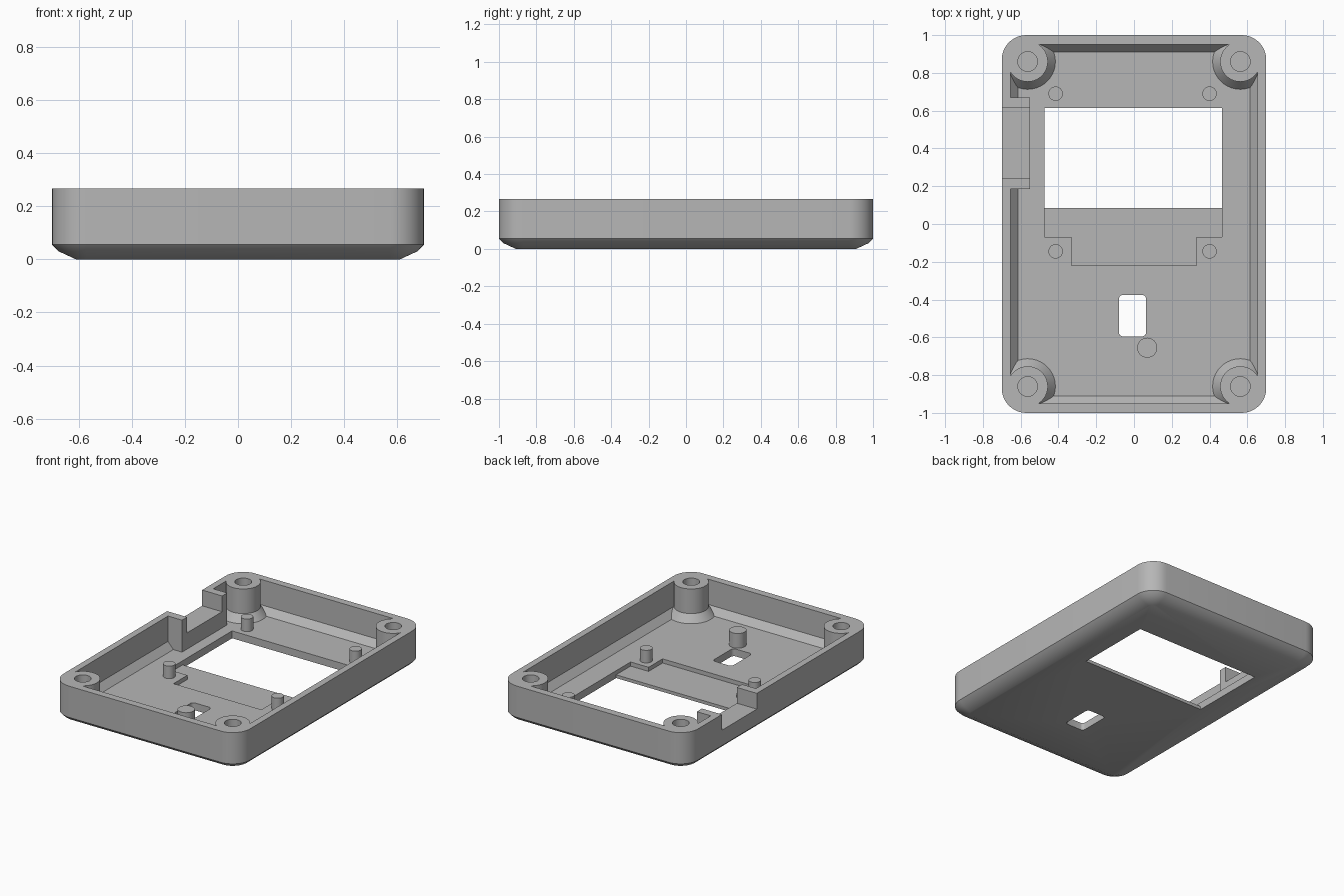
import bpy, bmesh, math
from mathutils import Matrix

if "Cube" in bpy.data.objects:
    bpy.data.objects.remove(bpy.data.objects["Cube"])

TOP, FLOOR = 0.267, 0.05
grey = bpy.data.materials.new("plain grey")
grey.use_nodes = True
colour = (0.47, 0.47, 0.47, 1)
grey.diffuse_color = colour
grey.node_tree.nodes["Principled BSDF"].inputs["Base Color"].default_value = colour


def finish(name, bm):
    bmesh.ops.recalc_face_normals(bm, faces=bm.faces)
    mesh = bpy.data.meshes.new(name)
    bm.to_mesh(mesh)
    bm.free()
    mesh.materials.append(grey)
    obj = bpy.data.objects.new(name, mesh)
    bpy.context.collection.objects.link(obj)
    return obj


def loft(name, loops):
    """Skin a stack of equal-length point loops and cap both ends."""
    bm = bmesh.new()
    rings = [[bm.verts.new(p) for p in loop] for loop in loops]
    for a, b in zip(rings, rings[1:]):
        for i in range(len(a)):
            j = (i + 1) % len(a)
            bm.faces.new((a[i], a[j], b[j], b[i]))
    bm.faces.new(rings[0])
    bm.faces.new(rings[-1])
    return finish(name, bm)


def rounded(hx, hy, r, z, cx=0, cy=0, seg=10):
    pts = []
    for k, (sx, sy) in enumerate(((1, 1), (-1, 1), (-1, -1), (1, -1))):
        for i in range(seg + 1):
            a = math.pi / 2 * (k + i / seg)
            pts.append((cx + sx * (hx - r) + r * math.cos(a),
                        cy + sy * (hy - r) + r * math.sin(a), z))
    return pts


def turned(name, x, y, profile, seg=40):
    """Round part from (radius, height) pairs."""
    return loft(name, [[(x + r * math.cos(2 * math.pi * i / seg),
                         y + r * math.sin(2 * math.pi * i / seg), z)
                        for i in range(seg)] for r, z in profile])


def box(name, x0, x1, y0, y1, z0, z1):
    bm = bmesh.new()
    bmesh.ops.create_cube(bm, size=1, matrix=Matrix.Translation(
        ((x0 + x1) / 2, (y0 + y1) / 2, (z0 + z1) / 2))
        @ Matrix.Diagonal((x1 - x0, y1 - y0, z1 - z0, 1)))
    return finish(name, bm)


def cut(target, cutter):
    mod = target.modifiers.new("cut", "BOOLEAN")
    mod.operation = "DIFFERENCE"
    mod.solver = "EXACT"
    mod.object = cutter
    bpy.context.view_layer.objects.active = target
    bpy.ops.object.modifier_apply(modifier=mod.name)
    bpy.data.objects.remove(cutter)


# Outer tray with a rounded lower edge
case = loft("case_shell", [rounded(0.7 - d, 1 - d, 0.13 - d, z) for d, z in
                           ((0.09, 0), (0.025, 0.03), (0, 0.055), (0, TOP))])

# Cavity with a sloped foot, leaving the corner posts and the side block standing
cavity = loft("cavity", [rounded(0.655 - d, 0.95 - d, 0.08 - d, z) for d, z in
                         ((0.04, FLOOR), (0, 0.095), (0, 0.4))])
corners = [(sx * 0.563, sy * 0.86) for sx in (-1, 1) for sy in (-1, 1)]
for x, y in corners:
    cut(cavity, turned("post", x, y, ((0.147, 0.03), (0.147, FLOOR),
                                      (0.107, 0.1), (0.107, 0.5))))
cut(cavity, box("block", -0.8, -0.55, 0.185, 0.67, 0, 0.5))
cut(case, cavity)

# Screw holes in the posts
for x, y in corners:
    cut(case, turned("screw_hole", x, y, ((0.052, 0.08), (0.052, 0.4))))

# Side notch, screen recess, screen window and small slot
cut(case, box("notch", -0.8, -0.5, 0.24, 0.615, 0.16, 0.4))
cut(case, box("recess", -0.475, 0.465, -0.07, 0.615, 0.022, 0.2))
cut(case, box("lower_recess", -0.33, 0.33, -0.22, 0, 0.022, 0.2))
cut(case, box("window", -0.475, 0.465, 0.085, 0.615, -0.1, 0.2))
cut(case, loft("slot", [rounded(0.072, 0.11, 0.022, z, -0.008, -0.485, 6)
                        for z in (-0.1, 0.2)]))

# Locating pins on the floor
pins = [turned("locating_pin", x, y, ((0.038, 0.035), (0.038, 0.135)), 32)
        for x in (-0.415, 0.4) for y in (-0.145, 0.69)]
pins.append(turned("support_pin", 0.07, -0.655, ((0.053, 0.035), (0.053, 0.15)), 32))

# Smooth the rounded surfaces, keep the edges crisp
bpy.ops.object.select_all(action="DESELECT")
for obj in [case] + pins:
    obj.select_set(True)
bpy.context.view_layer.objects.active = case
bpy.ops.object.shade_smooth_by_angle(angle=math.radians(30))
